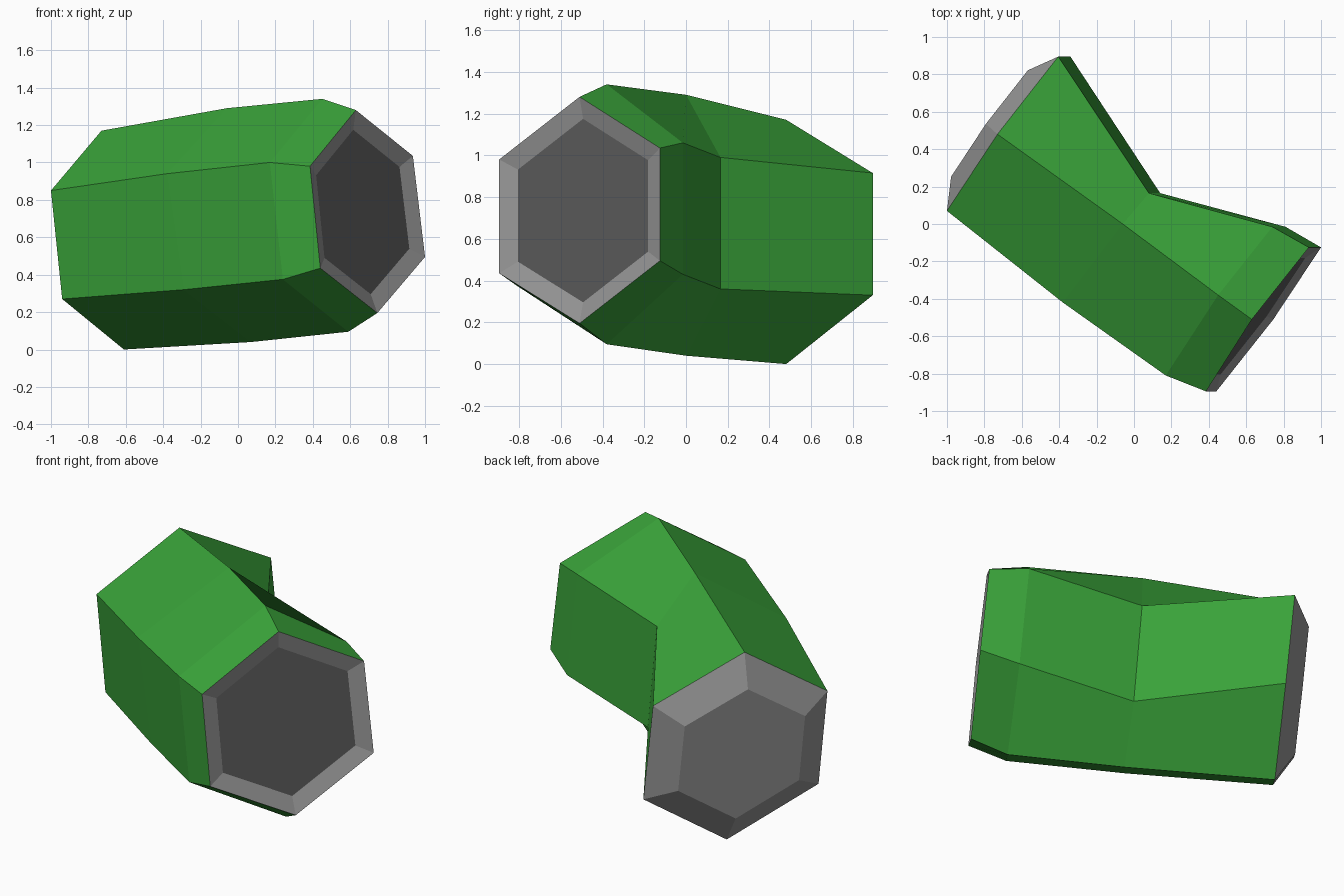
import bpy, bmesh
from mathutils import Vector

if "Cube" in bpy.data.objects:
    bpy.data.objects.remove(bpy.data.objects["Cube"])


def material(name, rgb):
    m = bpy.data.materials.new(name)
    m.diffuse_color = (*rgb, 1)
    m.use_nodes = True
    m.node_tree.nodes["Principled BSDF"].inputs["Base Color"].default_value = m.diffuse_color
    return m


green = material("green", (0.042, 0.37, 0.042))
grey = material("grey", (0.30, 0.30, 0.30))
dark = material("dark_grey", (0.105, 0.105, 0.105))

# Six-sided cross-sections along the bent tube, from the back left to the front right
sections = [
    [(-1.0, .07, .85), (-.73, .48, 1.17), (-.405, .895, .915),
     (-.34, .895, .33), (-.61, .48, .0), (-.94, .07, .27)],
    [(-.38, -.42, .94), (-.06, 0, 1.29), (.08, .165, .99),
     (.14, .165, .36), (.07, 0, .04), (-.29, -.42, .32)],
    [(.17, -.81, 1.0), (.45, -.38, 1.34), (.74, -.015, 1.06),
     (.81, -.015, .43), (.59, -.38, .095), (.24, -.81, .375)],
    [(.385, -.895, .98), (.63, -.51, 1.28), (.935, -.125, 1.035),
     (1.0, -.125, .495), (.745, -.51, .195), (.44, -.895, .435)],
]


def shrunk(ring, scale, offset):
    c = sum((Vector(p) for p in ring), Vector()) / len(ring)
    return [c + (Vector(p) - c) * scale + Vector(offset) for p in ring]


# Bevelled back end stands proud, front end is a shallow recess
back_end = shrunk(sections[0], 0.69, (-.08, .055, -.008))
front_end = shrunk(sections[-1], 0.81, (-.025, .017, -.002))
rings = [back_end] + sections + [front_end]

bm = bmesh.new()
loops = [[bm.verts.new(p) for p in ring] for ring in rings]
for i, (a, b) in enumerate(zip(loops, loops[1:])):
    for k in range(6):
        n = (k + 1) % 6
        f = bm.faces.new((a[k], a[n], b[n], b[k]))
        f.material_index = 1 if i in (0, len(loops) - 2) else 0  # grey rims
bm.faces.new(loops[0]).material_index = 1
bm.faces.new(loops[-1]).material_index = 2
bmesh.ops.recalc_face_normals(bm, faces=bm.faces)

mesh = bpy.data.meshes.new("bent_hex_tube")
bm.to_mesh(mesh)
bm.free()
for m in (green, grey, dark):
    mesh.materials.append(m)
bpy.context.collection.objects.link(bpy.data.objects.new("bent_hex_tube", mesh))
